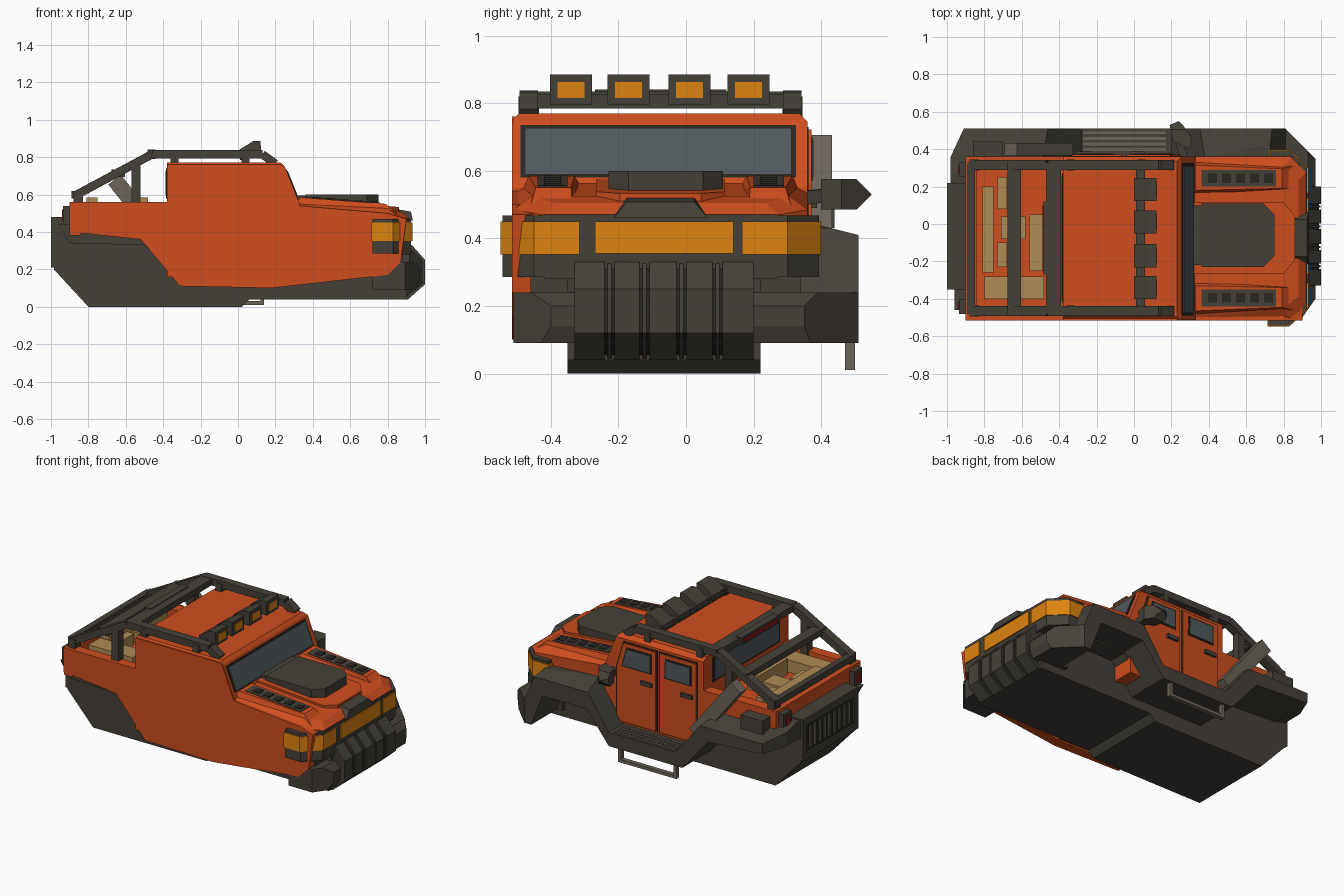
import bpy, bmesh, math
from mathutils import Vector

if "Cube" in bpy.data.objects:
    bpy.data.objects.remove(bpy.data.objects["Cube"])

YC = -0.075  # the body centre line


def mat(name, r, g, b):
    m = bpy.data.materials.new(name)
    m.diffuse_color = (r, g, b, 1)
    m.use_nodes = True
    m.node_tree.nodes["Principled BSDF"].inputs["Base Color"].default_value = m.diffuse_color
    return m


ORANGE = mat("orange", .62, .075, .013)
DARK = mat("dark", .06, .053, .042)
BLACK = mat("black", .022, .02, .016)
AMBER = mat("amber", .73, .23, .005)
GLASS = mat("glass", .08, .1, .11)
TAN = mat("tan", .43, .26, .09)
RED = mat("red", .3, .01, .01)
STEEL = mat("steel", .15, .13, .1)


def finish(name, bm, m):
    bmesh.ops.recalc_face_normals(bm, faces=bm.faces)
    me = bpy.data.meshes.new(name)
    bm.to_mesh(me)
    bm.free()
    me.materials.append(m)
    ob = bpy.data.objects.new(name, me)
    bpy.context.collection.objects.link(ob)
    return ob


def prism(name, pts, axis, a, b, m, cuts=()):
    """Extrude a 2D profile (xz for axis y, xy for axis z, yz for axis x), then slice with planes."""
    put = {'y': lambda u, v, t: (u, t, v), 'z': lambda u, v, t: (u, v, t), 'x': lambda u, v, t: (t, u, v)}[axis]
    bm = bmesh.new()
    lo, hi = [[bm.verts.new(put(u, v, t)) for u, v in pts] for t in (a, b)]
    n = len(pts)
    bm.faces.new(lo)
    bm.faces.new(hi)
    for i in range(n):
        bm.faces.new((lo[i], lo[(i + 1) % n], hi[(i + 1) % n], hi[i]))
    bmesh.ops.recalc_face_normals(bm, faces=bm.faces)
    for co, no in cuts:
        bmesh.ops.bisect_plane(bm, geom=bm.verts[:] + bm.edges[:] + bm.faces[:], plane_co=co, plane_no=no, clear_outer=True)
        bmesh.ops.holes_fill(bm, edges=[e for e in bm.edges if e.is_boundary], sides=0)
    return finish(name, bm, m)


def box(name, x0, x1, y0, y1, z0, z1, m):
    return prism(name, [(x0, y0), (x1, y0), (x1, y1), (x0, y1)], 'z', z0, z1, m)


def hull(name, pts, m):
    bm = bmesh.new()
    for p in pts:
        bm.verts.new(p)
    bmesh.ops.convex_hull(bm, input=bm.verts[:])
    bmesh.ops.dissolve_limit(bm, angle_limit=.01, verts=bm.verts[:], edges=bm.edges[:])
    return finish(name, bm, m)


def beam(name, p, q, w, h, m):
    """Box section bar between two points."""
    p, q = Vector(p), Vector(q)
    d = (q - p).normalized()
    s = d.cross(Vector((0, 0, 1)) if abs(d.z) < .95 else Vector((1, 0, 0))).normalized()
    u = s.cross(d)
    return hull(name, [e + s * w / 2 * i + u * h / 2 * j for e in (p, q) for i in (-1, 1) for j in (-1, 1)], m)


def both(y):
    return (y, 2 * YC - y)


# Flat left side panel and cab
prism("left_side_panel", [(-.9, .56), (-.9, .4), (-.52, .36), (-.31, .11), (.18, .1), (.8, .17), (.87, .24), (.9, .47),
                          (.8, .5), (.33, .54), (.25, .74), (.23, .76), (-.38, .76), (-.38, .56)], 'y', -.515, -.45, ORANGE)
prism("cab", [(-.38, .16), (-.38, .77), (.23, .77), (.25, .75), (.33, .55), (.33, .16)], 'y', -.512, .36, ORANGE,
      [((0, .335, .77), (0, 1, 1)), ((0, -.495, .77), (0, -1, 1))])

# Windshield, following the slope
def wind(name, y0, y1, z0, z1, off, m):
    prism(name, [(.25 + .4 * (.75 - z) + o, z) for z, o in ((z0, -.01), (z0, off), (z1, off), (z1, -.01))], 'y', y0, y1, m)
wind("windshield_seal", -.49, .325, .58, .735, .003, BLACK)
wind("windshield", -.475, .31, .59, .725, .007, GLASS)
box("cowl_vent", .3, .36, -.22, .1, .55, .595, DARK)

# Bed with walls, floor and cargo
box("bed_floor", -.88, -.37, -.5, .34, .44, .48, ORANGE)
box("bed_tailgate", -.9, -.84, -.51, .36, .38, .56, ORANGE)
box("bed_right_wall", -.9, -.37, .29, .36, .38, .56, ORANGE)
for x0, x1, y0, y1, z in ((-.81, -.75, -.26, .2, .585), (-.8, -.48, -.4, -.28, .56), (-.56, -.48, -.25, .05, .585),
                          (-.71, -.58, -.08, .04, .55), (-.73, -.68, -.23, -.1, .55), (-.73, -.68, .08, .25, .56)):
    box("cargo_box", x0, x1, y0, y1, .47, z, TAN)

# Hood with side pods, vents and scoop
hull("hood", [(x, YC + s * y, z) for s in (-1, 1) for x, y, z in (
    (.3, .43, .33), (.85, .43, .33), (.92, .34, .33), (.3, .435, .535), (.84, .435, .485), (.92, .35, .47),
    (.3, .38, .565), (.8, .38, .525), (.88, .31, .505))], ORANGE)
for s in (-1, 1):
    hull("hood_pod", [(x, YC + s * y, z) for x, y, z in (
        (.31, .23, .54), (.31, .41, .54), (.87, .26, .48), (.87, .39, .48),
        (.33, .255, .585), (.33, .39, .585), (.79, .265, .55), (.79, .37, .55))], ORANGE)
    slope = lambda x: .585 - .076 * (x - .33)
    prism("hood_vent", [(.36, slope(.36) - .02), (.76, slope(.76) - .02), (.76, slope(.76) + .004), (.36, slope(.36) + .004)],
          'y', YC + s * .275, YC + s * .365, DARK)
    for i in range(5):
        x = .42 + i * .075
        box("hood_vent_hole", x - .024, x + .024, YC + s * .295, YC + s * .345, slope(x) - .01, slope(x) + .008, BLACK)
prism("hood_center", [(.32, YC - .19), (.8, YC - .19), (.86, YC - .12), (.86, YC + .12), (.8, YC + .19), (.32, YC + .19)],
      'z', .48, .575, ORANGE, [((.34, 0, .575), (.08, 0, 1))])
prism("hood_scoop", [(.36, -.23), (.69, -.23), (.75, -.17), (.75, .05), (.69, .11), (.36, .11)], 'z', .53, .6, DARK)
hull("hood_latch", [(x, YC + s * y, z) for s in (-1, 1) for x, y, z in (
    (.86, .14, .46), (.935, .14, .46), (.925, .1, .508), (.86, .1, .52))], DARK)

# Front face and lamps
box("front_backing", .68, .88, -.46, .34, .2, .36, DARK)
box("front_band", .8, .925, -.42, .27, .28, .47, DARK)
box("center_lamp", .9, .933, -.27, .14, .355, .45, AMBER)
for s in (-1, 1):
    plan = lambda e: [(.72 - e, YC + s * .4), (.72 - e, YC + s * (.468 + e)), (.83, YC + s * (.468 + e)),
                      (.926 + e, YC + s * .375), (.926 + e, YC + s * .24), (.86, YC + s * .24)]
    prism("lamp_housing", plan(0), 'z', .285, .468, DARK)
    prism("corner_lamp", plan(.006), 'z', .352, .45, AMBER)

# Lower hull
prism("lower_hull", [(-.985, .48), (-.985, .2), (-.8, 0), (.02, 0), (.06, .04), (.9, .04), (.92, .3), (.3, .42), (-.85, .48)],
      'y', -.35, .22, DARK)
prism("hull_upper", [(-.96, .44), (-.9, .34), (-.5, .33), (-.3, .12), (.2, .11), (.36, .29), (.7, .29), (.7, .42), (-.88, .45)],
      'y', -.46, .34, DARK)

# Right fender with wheel arches and sill
prism("right_fender", [(-.98, .47), (-.98, .36), (-.88, .34), (-.52, .32), (-.33, .1), (.2, .1), (.36, .3), (.68, .3),
                       (.76, .09), (.95, .09), (.97, .14), (.97, .2), (.93, .24), (.81, .24), (.73, .43), (.38, .45),
                       (.2, .19), (-.28, .19), (-.5, .46)], 'y', .2, .51, DARK,
      [((-.91, .51, 0), (-.15, .07, 0)), ((.81, .51, 0), (1, 1, 0)), ((0, .39, .44), (0, .03, .12))])
for i in range(4):
    y = .39 + i * .03
    box("step_ridge", -.27, .17, y, y + .015, .18, .197, STEEL)
beam("step_rail", (-.28, .485, .02), (.14, .485, .02), .03, .02, STEEL)
for x in (-.27, .13):
    box("step_rail_post", x - .01, x + .01, .47, .5, .01, .11, STEEL)

# Front bumper and ribbed skid grille
prism("front_bumper", [(.72, .09), (.95, .09), (.97, .14), (.97, .2), (.93, .24), (.72, .24)], 'y', -.51, .25, DARK,
      [((.97, -.4, 0), (1, -.7, 0))])
prof = lambda e: [(.85, .04 + e), (.91 - e, .04 + e), (1 - e, .12), (1 - e, .25), (.93 - e, .33 - e), (.85, .33 - e)]
prism("skid_grille", prof(.012), 'y', -.33, .2, BLACK)
gaps = (-.345, -.226, -.123, -.013, .093, .215)
for a, b in zip(gaps, gaps[1:]):
    prism("skid_panel", prof(0), 'y', a + .015, b - .015, DARK)
for y in gaps[1:-1]:
    prism("skid_rib", prof(.004), 'y', y - .006, y + .006, DARK)

# Rear grille and tail lamps
for z0, z1 in ((.21, .25), (.43, .48)):
    box("rear_grille_frame", -1, -.97, -.35, .22, z0, z1, DARK)
for y0, y1 in ((-.35, -.31), (.18, .22)):
    box("rear_grille_frame_side", -1, -.97, y0, y1, .21, .48, DARK)
box("rear_grille_back", -.988, -.97, -.31, .18, .25, .43, BLACK)
for i in range(9):
    y = -.265 + i * .05
    box("rear_grille_bar", -.996, -.97, y - .01, y + .01, .27, .41, STEEL)
for y in both(.29):
    box("tail_housing", -.935, -.88, y - .04, y + .04, .44, .54, DARK)
    box("tail_lamp", -.942, -.92, y - .02, y + .02, .46, .52, RED)
box("fender_locker", -.86, -.7, .34, .44, .43, .52, DARK)

# Doors with windows and handles
for x0, x1 in ((-.34, -.06), (-.05, .25)):
    front = x1 > 0
    prism("door_gap", [(x0, .2), (x1, .2), (x1, .56), (x1 - .05 * front, .73), (x0, .73)], 'y', .35, .363, BLACK)
    prism("door", [(x0 + .008, .208), (x1 - .008, .208), (x1 - .008, .56), (x1 - .008 - .05 * front, .722), (x0 + .008, .722)],
          'y', .35, .372, ORANGE)
    prism("door_window_seal", [(x0 + .04, .57), (x1 - .045, .57), (x1 - .05 - .03 * front, .7), (x0 + .04, .7)], 'y', .36, .375, BLACK)
    prism("door_window", [(x0 + .05, .58), (x1 - .055, .58), (x1 - .06 - .03 * front, .69), (x0 + .05, .69)], 'y', .36, .378, GLASS)
    box("door_handle", x0 + .03, x0 + .11, .36, .388, .49, .515, DARK)

# Side mirror
beam("mirror_arm", (.27, .35, .52), (.24, .44, .53), .04, .04, DARK)
bm_m = [(.21, .44), (.3, .40), (.31, .46), (.26, .53), (.24, .55), (.19, .53)]
prism("mirror_head", bm_m, 'z', .485, .575, DARK, [((.22, .55, .53), (0, 1, 1)), ((.22, .55, .53), (0, 1, -1))])
# Slanted plate beside the bed
beam("side_plate", (-.36, .40, .3), (-.66, .40, .68), .065, .085, STEEL)

# Roll cage
for y in both(.315):
    path = [(-.87, .595), (-.46, .815), (.13, .815), (.2, .765)]
    for (xa, za), (xb, zb) in zip(path, path[1:]):
        beam("cage_rail", (xa, y, za), (xb, y, zb), .055, .045, DARK)
    box("cage_post", -.57, -.52, y - .025, y + .025, .48, .765, DARK)
    box("cage_foot", -.88, -.83, y - .03, y + .03, .55, .62, DARK)
    for x in (-.34, .04):
        box("cage_mount", x - .022, x + .022, y - .03, y + .03, .76, .82, DARK)
for x, z, w in ((-.87, .6, .04), (-.64, .715, .07), (-.43, .815, .08), (.035, .805, .05)):
    beam("cage_crossbar", (x, both(.33)[1], z), (x, .33, z), w, .04, DARK)

# Roof lamps, rear light bar and rear window
for y in (-.34, -.17, .01, .185):
    prism("roof_lamp", [(.0, .8), (.0, .835), (.08, .885), (.12, .885), (.12, .795)], 'y', y - .062, y + .062, DARK)
    box("roof_lamp_glass", .11, .124, y - .04, y + .04, .815, .863, AMBER)
box("rear_light_bar", -.485, -.44, -.27, .12, .79, .84, DARK)
box("rear_light_strip", -.49, -.47, -.25, .1, .803, .827, RED)
box("rear_window_seal", -.384, -.37, -.42, .27, .58, .74, BLACK)
box("rear_window", -.388, -.37, -.405, .255, .595, .725, GLASS)
